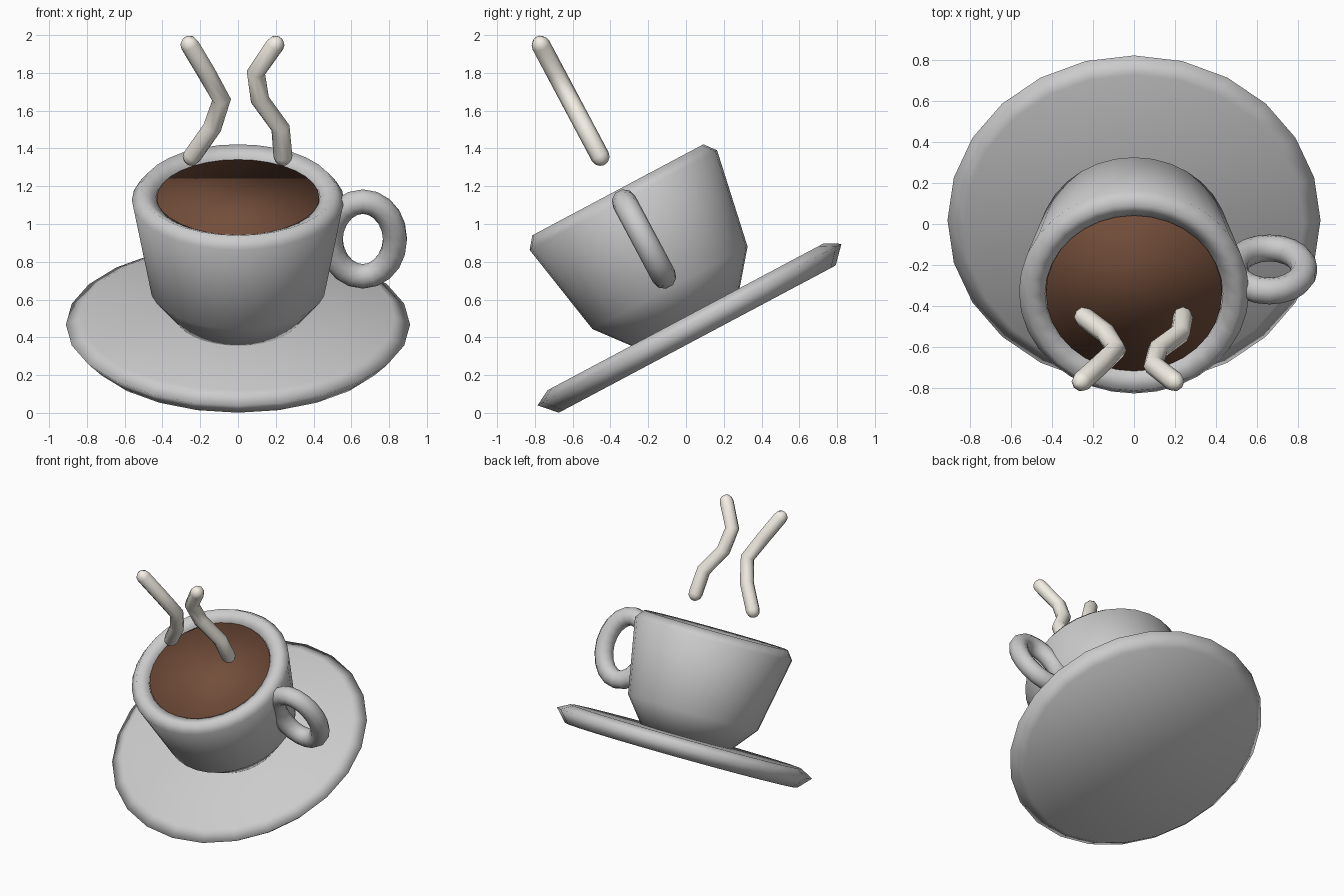
import bpy, bmesh
from math import sin, cos, tau, radians
from mathutils import Matrix, Vector

if "Cube" in bpy.data.objects:
    bpy.data.objects.remove(bpy.data.objects["Cube"])

# Everything is modelled upright around the cup axis, then tilted forward
TILT = Matrix.Rotation(radians(28), 4, 'X') @ Matrix.Translation((0, 0.236, 0))


def material(name, rgb):
    m = bpy.data.materials.new(name)
    m.diffuse_color = (*rgb, 1)
    m.use_nodes = True
    m.node_tree.nodes["Principled BSDF"].inputs["Base Color"].default_value = m.diffuse_color
    return m


def finish(ob, mat=None):
    bpy.context.collection.objects.link(ob)
    ob.matrix_world = TILT
    if mat:
        ob.data.materials.append(mat)
    return ob


def lathe(name, profile, sides, mat=None):
    """Spin (radius, height) points around z, closing both ends with n-gons."""
    bm = bmesh.new()
    rings = [[bm.verts.new((r * cos(tau * i / sides), r * sin(tau * i / sides), z))
              for i in range(sides)] for r, z in profile]
    for a, b in zip(rings, rings[1:]):
        for i in range(sides):
            j = (i + 1) % sides
            bm.faces.new((a[i], a[j], b[j], b[i]))
    bm.faces.new(rings[0][::-1])
    bm.faces.new(rings[-1])
    for f in bm.faces:
        f.smooth = True
    me = bpy.data.meshes.new(name)
    bm.to_mesh(me)
    bm.free()
    return finish(bpy.data.objects.new(name, me), mat)


def tube(name, points, radius, closed=False, resolution=3, mat=None):
    """Sweep a round section along (position, relative radius) points."""
    cu = bpy.data.curves.new(name, 'CURVE')
    cu.dimensions = '3D'
    cu.bevel_depth = radius
    cu.bevel_resolution = resolution
    cu.use_fill_caps = not closed
    sp = cu.splines.new('POLY')
    sp.points.add(len(points) - 1)
    for p, (co, rad) in zip(sp.points, points):
        p.co = (*co, 1)
        p.radius = rad
    sp.use_cyclic_u = closed
    sp.use_smooth = True
    ob = finish(bpy.data.objects.new(name, cu), mat)
    bpy.ops.object.select_all(action='DESELECT')
    ob.select_set(True)
    bpy.context.view_layer.objects.active = ob
    bpy.ops.object.convert(target='MESH')
    return ob


coffee_mat = material("coffee_brown", (0.17, 0.075, 0.042))
steam_mat = material("steam_white", (0.9, 0.86, 0.78))

# Saucer with a bevelled rim
lathe("saucer", [(0.83, 0.317), (0.911, 0.404), (0.828, 0.45)], 24)

# Cup: outer wall, rounded lip, hollow inside
lathe("cup", [(0.325, 0.45), (0.465, 0.624), (0.562, 1.15), (0.513, 1.212),
              (0.434, 1.172), (0.434, 1.04), (0.40, 0.95), (0.30, 0.6)], 32)

# Coffee surface just under the lip
lathe("coffee", [(0.43, 1.05), (0.43, 1.165)], 32, coffee_mat)

# Oval ring handle
ring = [((0.661 + 0.17 * cos(tau * i / 20), 0, 0.917 + 0.224 * sin(tau * i / 20)), 1)
        for i in range(20)]
tube("handle", ring, 0.066, closed=True)

# Two wavy steam wisps with rounded ends
R = 0.05
heights = [1.412, 1.583, 1.752, 1.915, 2.08]
wisps = {"steam_left": [-0.243, -0.137, -0.087, -0.168, -0.255],
         "steam_right": [0.238, 0.225, 0.116, 0.095, 0.196]}
for name, xs in wisps.items():
    path = [Vector((x, 0, z)) for x, z in zip(xs, heights)]
    down = (path[0] - path[1]).normalized()
    up = (path[-1] - path[-2]).normalized()
    caps = [radians(a) for a in (30, 60, 82)]
    pts = [(path[0] + down * R * sin(a), cos(a)) for a in reversed(caps)]
    pts += [(p, 1) for p in path]
    pts += [(path[-1] + up * R * sin(a), cos(a)) for a in caps]
    tube(name, pts, R, resolution=2, mat=steam_mat)
